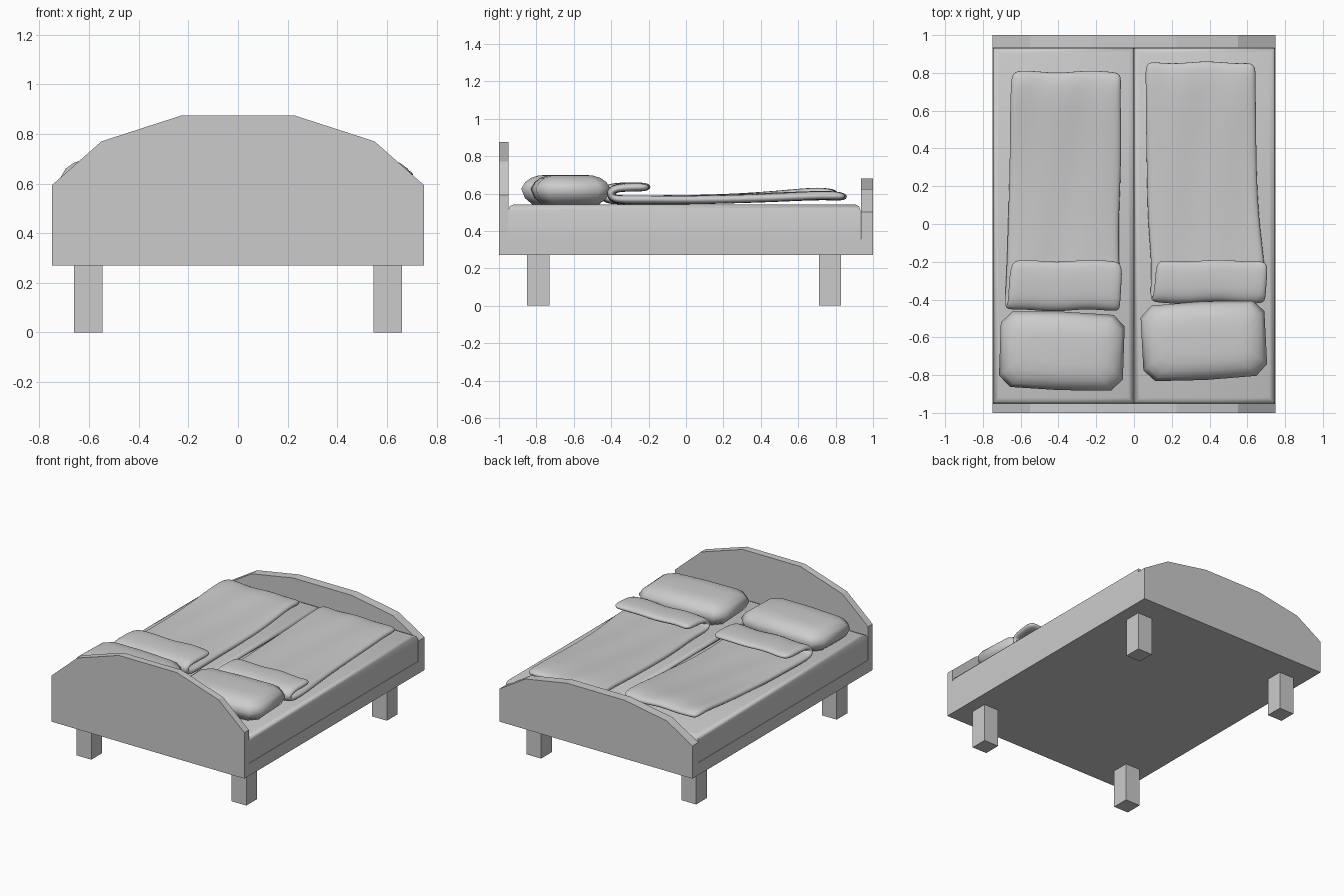
import bpy, bmesh, math
from mathutils import Vector, Matrix

if "Cube" in bpy.data.objects:
    bpy.data.objects.remove(bpy.data.objects["Cube"])


def finish(name, bm, smooth=None):
    bmesh.ops.recalc_face_normals(bm, faces=bm.faces[:])
    mesh = bpy.data.meshes.new(name)
    bm.to_mesh(mesh)
    bm.free()
    ob = bpy.data.objects.new(name, mesh)
    bpy.context.collection.objects.link(ob)
    if smooth:
        bpy.ops.object.select_all(action='DESELECT')
        bpy.context.view_layer.objects.active = ob
        ob.select_set(True)
        bpy.ops.object.shade_smooth_by_angle(angle=math.radians(smooth))
    return ob


def box(name, lo, hi, bevel=0.0, smooth=None):
    lo, hi = Vector(lo), Vector(hi)
    bm = bmesh.new()
    bmesh.ops.create_cube(bm, size=1)
    for v in bm.verts:
        v.co = (lo + hi) / 2 + v.co * (hi - lo)
    if bevel:
        edges = [e for e in bm.edges if all(v.co.z > lo.z + 0.01 for v in e.verts)]
        bmesh.ops.bevel(bm, geom=edges, offset=bevel, segments=2,
                        profile=0.5, affect='EDGES')
    return finish(name, bm, smooth)


def end_board(name, half, y0, y1):
    # Symmetric outline pushed through its thickness
    pts = half + [(-x, z) for x, z in reversed(half)]
    bm = bmesh.new()
    face = bm.faces.new([bm.verts.new((x, y0, z)) for x, z in pts])
    out = bmesh.ops.extrude_face_region(bm, geom=[face])
    for v in out['geom']:
        if isinstance(v, bmesh.types.BMVert):
            v.co.y = y1
    bmesh.ops.holes_fill(bm, edges=[e for e in bm.edges if e.is_boundary])
    return finish(name, bm)


def pillow(name, cx, cy, angle):
    # Stacked chamfered rectangles, puffed at mid height
    bm = bmesh.new()
    w, d, c = 0.328, 0.2, 0.06
    rings = []
    for z, i in [(0.54, .06), (0.575, .02), (0.625, 0), (0.66, .02),
                 (0.683, .05), (0.696, .09), (0.70, .14)]:
        a, b, k = w - i, d - i, c * (1 - i * 3)
        pts = [(a, b - k), (a - k, b), (0, b + .008), (k - a, b), (-a, b - k),
               (-a, k - b), (k - a, -b), (0, -b - .008), (a - k, -b), (a, k - b)]
        rings.append([bm.verts.new((x, y, z)) for x, y in pts])
    for r, s in zip(rings, rings[1:]):
        for j in range(10):
            bm.faces.new((r[j], r[j - 1], s[j - 1], s[j]))
    bm.faces.new(rings[0])
    bm.faces.new(rings[-1])
    bm.transform(Matrix.Translation((cx, cy, 0)) @ Matrix.Rotation(angle, 4, 'Z'))
    return finish(name, bm, 60)


def blanket(name, path, phase):
    # Cross rows (y, z, left x, right x) from foot to turned-back edge
    bm = bmesh.new()
    n = 8
    rows = []
    for r, (y, z, xa, xb) in enumerate(path):
        rows.append([bm.verts.new((xa + (xb - xa) * i / n,
                                   y + 0.006 * math.sin(i * 1.3 + phase),
                                   z + 0.004 * math.sin(i * 1.7 + r * 0.9 + phase)))
                     for i in range(n + 1)])
    for a, b in zip(rows, rows[1:]):
        for i in range(n):
            bm.faces.new((a[i], a[i + 1], b[i + 1], b[i]))
    ob = finish(name, bm, 80)
    sol = ob.modifiers.new('thickness', 'SOLIDIFY')
    sol.thickness, sol.offset = 0.045, 0
    sub = ob.modifiers.new('soft', 'SUBSURF')
    sub.levels = sub.render_levels = 2
    return ob


# Frame
box('bed_base', (-.75, -.95, .27), (.75, .935, .357))
end_board('headboard', [(.75, .27), (.75, .593), (.55, .77), (.225, .875)], -1, -.95)
end_board('footboard', [(.75, .27), (.75, .50), (.55, .623), (.225, .68)], .935, 1)
for sx, side in ((-1, 'left'), (1, 'right')):
    x0, x1 = sorted((sx * .545, sx * .66))
    box(f'head_leg_{side}', (x0, -.85, 0), (x1, -.73, .27))
    box(f'foot_leg_{side}', (x0, .71, 0), (x1, .83, .27))
    # Mattresses
    x0, x1 = sorted((0, sx * .747))
    box(f'mattress_{side}', (x0, -.95, .355), (x1, .933, .542), .03, 60)

# Pillows
pillow('pillow_left', -.382, -.672, math.radians(-2))
pillow('pillow_right', .37, -.618, math.radians(3))

# Turned-back blankets
blanket('blanket_left', [
    (.81, .595, -.65, -.06), (.72, .612, -.655, -.07), (.55, .595, -.66, -.065),
    (.3, .575, -.66, -.065), (0, .566, -.67, -.08), (-.2, .566, -.675, -.075),
    (-.38, .565, -.685, -.07), (-.43, .572, -.685, -.075), (-.445, .602, -.68, -.075),
    (-.42, .63, -.67, -.07), (-.32, .636, -.665, -.065), (-.19, .634, -.655, -.055)], 0.4)
blanket('blanket_right', [
    (.86, .582, .055, .65), (.75, .592, .06, .645), (.55, .583, .06, .65),
    (.3, .573, .065, .65), (0, .566, .07, .665), (-.2, .566, .09, .695),
    (-.34, .565, .085, .695), (-.39, .572, .085, .69), (-.405, .602, .09, .695),
    (-.38, .63, .1, .7), (-.3, .636, .11, .705), (-.19, .634, .115, .715)], 2.1)
